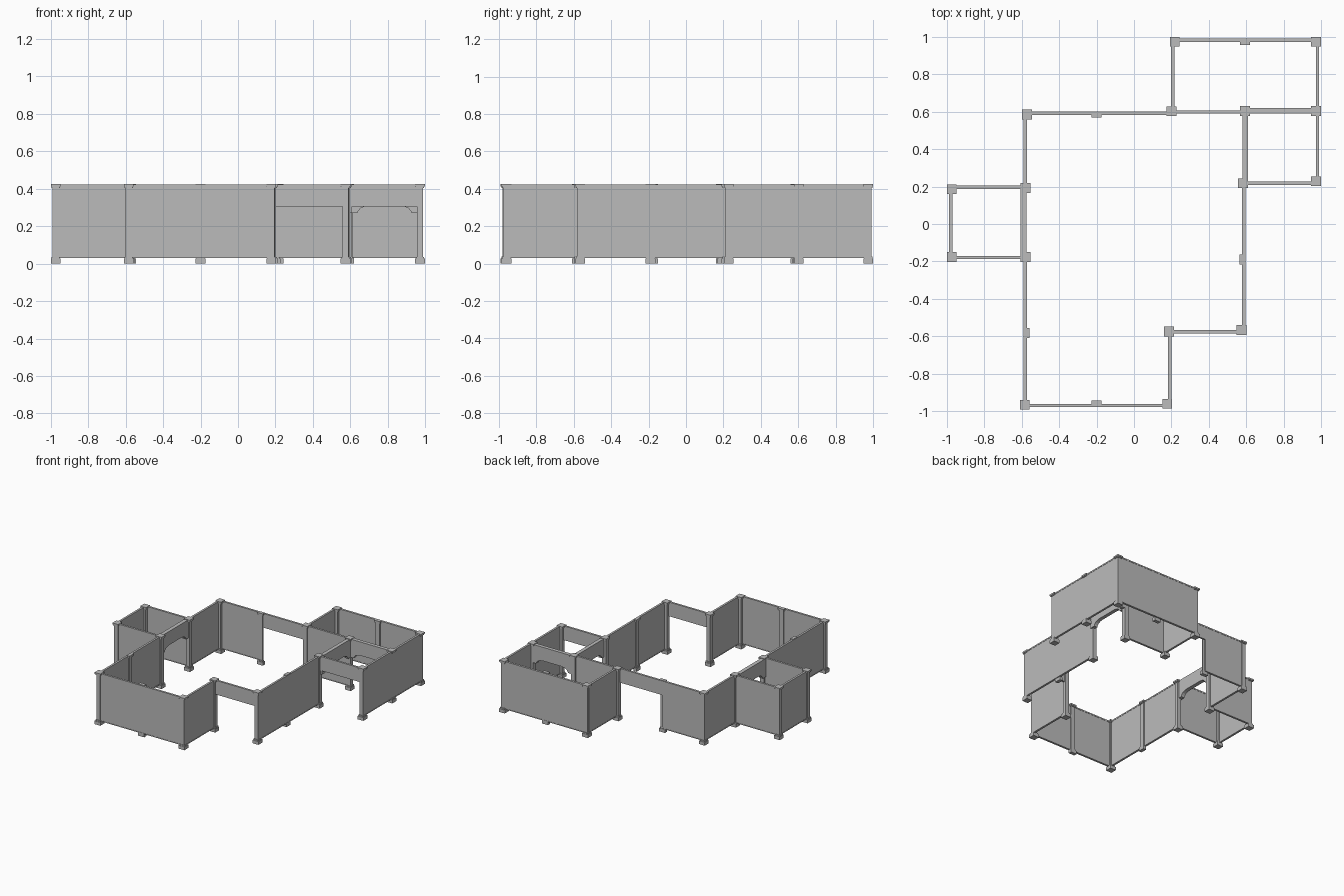
import bpy
import bmesh

cube = bpy.data.objects.get("Cube")
if cube:
    bpy.data.objects.remove(cube, do_unlink=True)

grey = bpy.data.materials.new("plain grey")
grey.use_nodes = True
grey.diffuse_color = (0.5, 0.5, 0.5, 1)
grey.node_tree.nodes["Principled BSDF"].inputs["Base Color"].default_value = (0.5, 0.5, 0.5, 1)

FLOOR, TOP, LINTEL = 0.03, 0.42, 0.305


def finish(bm, name):
    bmesh.ops.recalc_face_normals(bm, faces=bm.faces)
    mesh = bpy.data.meshes.new(name)
    bm.to_mesh(mesh)
    bm.free()
    mesh.materials.append(grey)
    bpy.context.collection.objects.link(bpy.data.objects.new(name, mesh))


def add_box(bm, x, y, z):
    """Box from three (low, high) ranges."""
    verts = bmesh.ops.create_cube(bm, size=1)["verts"]
    for v in verts:
        v.co = [r[0] + (c + 0.5) * (r[1] - r[0]) for c, r in zip(v.co, (x, y, z))]


def add_run(bm, axis, along, across, z):
    if axis == "x":
        add_box(bm, along, across, z)
    else:
        add_box(bm, across, along, z)


def pillar(name, x, y, hx=0.026, hy=0.026):
    """Post with a wider foot and cap."""
    bm = bmesh.new()
    inset = 0.009
    for grow, z in ((0, (0, 0.027)), (-0.004, (0.027, 0.037)),
                    (-inset, (0.037, 0.405)), (-0.004, (0.405, 0.412)), (0, (0.412, 0.425))):
        add_box(bm, (x - hx - grow, x + hx + grow), (y - hy - grow, y + hy + grow), z)
    finish(bm, name)


def wall(name, axis, along, across, low=FLOOR):
    """Panel or lintel with a narrow rail along the top and the bottom."""
    bm = bmesh.new()
    rail = (across[0] - 0.002, across[1] + 0.002)
    add_run(bm, axis, along, across, (low, TOP))
    add_run(bm, axis, along, rail, (0.411, 0.422))
    if low == FLOOR:
        add_run(bm, axis, along, rail, (FLOOR, 0.036))
    finish(bm, name)


def arch(name, axis, along, across):
    """Thick lintel with curved brackets at both ends."""
    a, b = along
    half = [(0, 0.27), (0.045, 0.27), (0.05, 0.283), (0.062, 0.296), (0.08, 0.304), (0.11, 0.308)]
    outline = [(a + u, z) for u, z in half] + [(b - u, z) for u, z in reversed(half)]
    outline += [(b, TOP), (a, TOP)]
    bm = bmesh.new()
    rings = []
    for c in across:
        rings.append([bm.verts.new((u, c, z) if axis == "x" else (c, u, z)) for u, z in outline])
        bm.faces.new(rings[-1])
    n = len(outline)
    for i in range(n):
        j = (i + 1) % n
        bm.faces.new((rings[0][i], rings[0][j], rings[1][j], rings[1][i]))
    finish(bm, name)


# Corner pillars
corners = {
    "hall_back_right": (-0.572, 0.585), "hall_back_left": (0.2, 0.602),
    "back_room_right": (0.218, 0.974), "back_room_left": (0.972, 0.974),
    "side_room_back": (0.972, 0.603), "side_room_inner": (0.593, 0.603),
    "side_room_front": (0.972, 0.228), "hall_left": (0.582, 0.217),
    "porch_left": (0.574, -0.566), "porch_inner": (0.187, -0.574),
    "hall_front_left": (0.177, -0.96), "hall_front_right": (-0.583, -0.965),
    "alcove_inner_front": (-0.58, -0.176), "alcove_outer_front": (-0.974, -0.176),
    "alcove_outer_back": (-0.974, 0.186), "alcove_inner_back": (-0.58, 0.192),
}
for name, (x, y) in corners.items():
    pillar(name + "_pillar", x, y)

# Half pillars against the middle of the long walls
half_x = {"hall_back": (-0.2, 0.583), "back_room": (0.593, 0.97), "hall_front": (-0.2, -0.957)}
half_y = {"hall_left": (0.578, -0.19), "hall_right": (-0.572, -0.582)}
for name, (x, y) in half_x.items():
    pillar(name + "_half_pillar", x, y, 0.027, 0.014)
for name, (x, y) in half_y.items():
    pillar(name + "_half_pillar", x, y, 0.014, 0.027)

# Solid walls: name, direction, length range, thickness range
walls = [
    ("hall_back_wall", "x", (-0.57, -0.2), (0.585, 0.598)),
    ("hall_back_inner_wall", "x", (0.2, 0.59), (0.592, 0.605)),
    ("back_room_back_wall", "x", (0.215, 0.97), (0.975, 0.989)),
    ("back_room_right_wall", "y", (0.6, 0.975), (0.2, 0.213)),
    ("back_room_left_wall", "y", (0.6, 0.975), (0.974, 0.987)),
    ("side_room_left_wall", "y", (0.225, 0.6), (0.974, 0.987)),
    ("hall_left_wall", "y", (-0.565, 0.22), (0.58, 0.593)),
    ("hall_front_left_wall", "y", (-0.96, -0.575), (0.184, 0.197)),
    ("hall_front_wall", "x", (-0.58, 0.175), (-0.976, -0.963)),
    ("hall_right_front_wall", "y", (-0.965, -0.175), (-0.587, -0.574)),
    ("hall_right_back_wall", "y", (0.19, 0.585), (-0.587, -0.574)),
    ("alcove_front_wall", "x", (-0.975, -0.58), (-0.186, -0.173)),
    ("alcove_back_wall", "x", (-0.975, -0.58), (0.19, 0.203)),
    ("alcove_right_wall", "y", (-0.175, 0.187), (-0.985, -0.972)),
]
for spec in walls:
    wall(*spec)

# Square doorways, lintel only
doorways = [
    ("hall_back_lintel", "x", (-0.2, 0.2), (0.585, 0.598)),
    ("porch_lintel", "x", (0.187, 0.574), (-0.582, -0.569)),
    ("side_room_lintel", "x", (0.582, 0.972), (0.211, 0.224)),
]
for spec in doorways:
    wall(*spec, low=LINTEL)

# Arched doorways in the thick inner walls
arch("side_room_back_arch", "x", (0.593, 0.972), (0.59, 0.62))
arch("side_room_inner_arch", "y", (0.217, 0.603), (0.58, 0.61))
arch("alcove_arch", "y", (-0.176, 0.192), (-0.606, -0.574))
